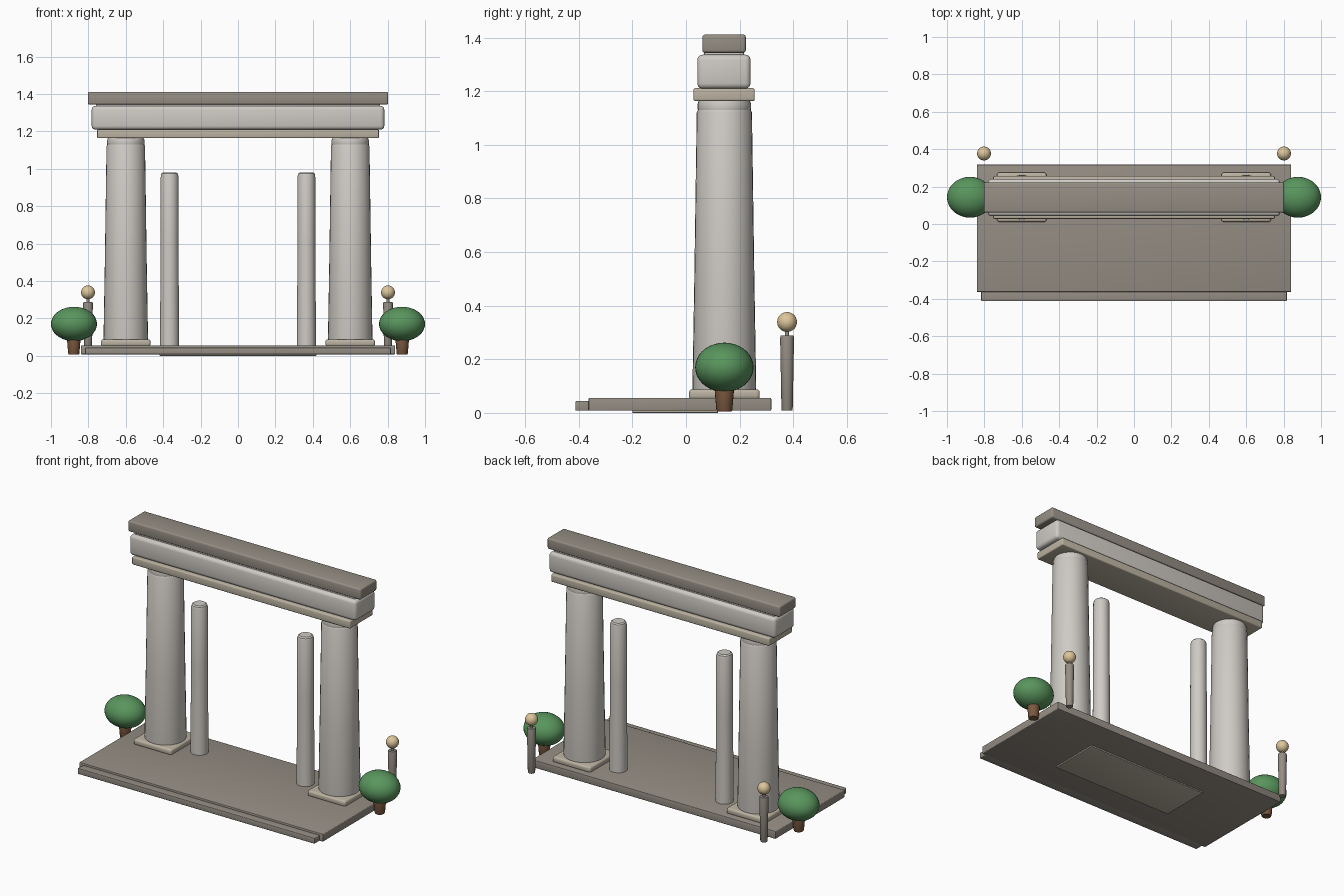
import bpy, bmesh
from math import pi, radians

if "Cube" in bpy.data.objects:
    bpy.data.objects.remove(bpy.data.objects["Cube"])


def material(name, rgb):
    m = bpy.data.materials.new(name)
    m.diffuse_color = (*rgb, 1)
    m.use_nodes = True
    m.node_tree.nodes["Principled BSDF"].inputs["Base Color"].default_value = m.diffuse_color
    return m


PALE = material("pale_stone", (0.62, 0.59, 0.55))
WARM = material("warm_stone", (0.50, 0.45, 0.36))
DARK = material("dark_stone", (0.30, 0.27, 0.23))
GREEN = material("foliage", (0.10, 0.30, 0.11))
BROWN = material("bark", (0.20, 0.10, 0.05))
GLOW = material("lamp_glass", (0.72, 0.56, 0.32))


def finish(name, bm, mat):
    bmesh.ops.recalc_face_normals(bm, faces=bm.faces)
    mesh = bpy.data.meshes.new(name)
    bm.to_mesh(mesh)
    bm.free()
    mesh.materials.append(mat)
    ob = bpy.data.objects.new(name, mesh)
    bpy.context.collection.objects.link(ob)
    bpy.ops.object.select_all(action='DESELECT')
    bpy.context.view_layer.objects.active = ob
    ob.select_set(True)
    bpy.ops.object.shade_smooth_by_angle(angle=radians(35))
    return ob


def box(name, xs, ys, zs, mat, bevel=0.006):
    """Box between limits, with rounded edges."""
    bm = bmesh.new()
    bmesh.ops.create_cube(bm, size=1)
    for v in bm.verts:
        v.co = [(lo + hi) / 2 + c * (hi - lo) for c, (lo, hi) in zip(v.co, (xs, ys, zs))]
    bmesh.ops.bevel(bm, geom=bm.edges[:], offset=bevel, segments=3, profile=0.5, affect='EDGES')
    return finish(name, bm, mat)


def lathe(name, x, y, profile, mat, sides=32):
    """Turn (radius, z) points about a vertical axis; both ends are capped."""
    bm = bmesh.new()
    pts = [(0, profile[0][1])] + profile + [(0, profile[-1][1])]
    vs = [bm.verts.new((x + r, y, z)) for r, z in pts]
    es = [bm.edges.new(p) for p in zip(vs, vs[1:])]
    bmesh.ops.spin(bm, geom=vs + es, cent=(x, y, 0), axis=(0, 0, 1),
                   angle=2 * pi, steps=sides, use_merge=True)
    bmesh.ops.remove_doubles(bm, verts=bm.verts, dist=1e-5)
    return finish(name, bm, mat)


def ball(name, centre, radii, mat):
    bm = bmesh.new()
    bmesh.ops.create_uvsphere(bm, u_segments=32, v_segments=18, radius=1)
    for v in bm.verts:
        v.co = [c + r * p for c, r, p in zip(centre, radii, v.co)]
    return finish(name, bm, mat)


Y = 0.143  # line of the columns

# Platform, front step and the paving that shows underneath
box("platform", (-0.84, 0.84), (-0.363, 0.318), (0.008, 0.056), DARK, 0.004)
box("front_step", (-0.817, 0.817), (-0.413, -0.35), (0.008, 0.044), DARK, 0.004)
box("paving", (-0.42, 0.42), (-0.2, 0.12), (0.0, 0.03), WARM, 0.003)

# Entablature: three stacked beams
box("lower_beam", (-0.753, 0.753), (0.028, 0.256), (1.163, 1.211), WARM, 0.007)
box("main_beam", (-0.782, 0.782), (0.042, 0.241), (1.209, 1.336), PALE, 0.02)
box("top_beam", (-0.803, 0.803), (0.061, 0.223), (1.343, 1.411), DARK, 0.01)
box("beam_joint", (-0.76, 0.76), (0.068, 0.216), (1.32, 1.36), PALE, 0.003)

for side, s in (("left", -1), ("right", 1)):
    # Main column with plinth and neck
    x = 0.6 * s
    box(side + "_plinth", (x - 0.132, x + 0.132), (0.011, 0.275), (0.05, 0.088), WARM, 0.012)
    lathe(side + "_column", x, Y,
          [(0.117, 0.08), (0.119, 0.095), (0.112, 0.5), (0.103, 1.12), (0.098, 1.131)], PALE)
    lathe(side + "_neck", x, Y,
          [(0.098, 1.125), (0.1, 1.135), (0.1, 1.152), (0.094, 1.168)], PALE)

    # Slim inner pillar
    lathe(side + "_inner_pillar", 0.366 * s, Y,
          [(0.051, 0.05), (0.048, 0.6), (0.047, 0.962), (0.043, 0.975), (0.035, 0.981)], PALE)

    # Lamp post
    lathe(side + "_lamp_post", 0.802 * s, 0.377,
          [(0.019, 0.008), (0.021, 0.012), (0.026, 0.28), (0.024, 0.288)], DARK, 20)
    ball(side + "_lamp", (0.802 * s, 0.377, 0.339), (0.037,) * 3, GLOW)
    lathe(side + "_lamp_stem", 0.802 * s, 0.377, [(0.008, 0.28), (0.008, 0.31)], DARK, 12)

    # Shrub
    lathe(side + "_trunk", 0.878 * s, Y,
          [(0.027, 0.006), (0.03, 0.012), (0.036, 0.085), (0.034, 0.12)], BROWN, 20)
    ball(side + "_foliage", (0.877 * s, Y, 0.17), (0.123, 0.109, 0.092), GREEN)
